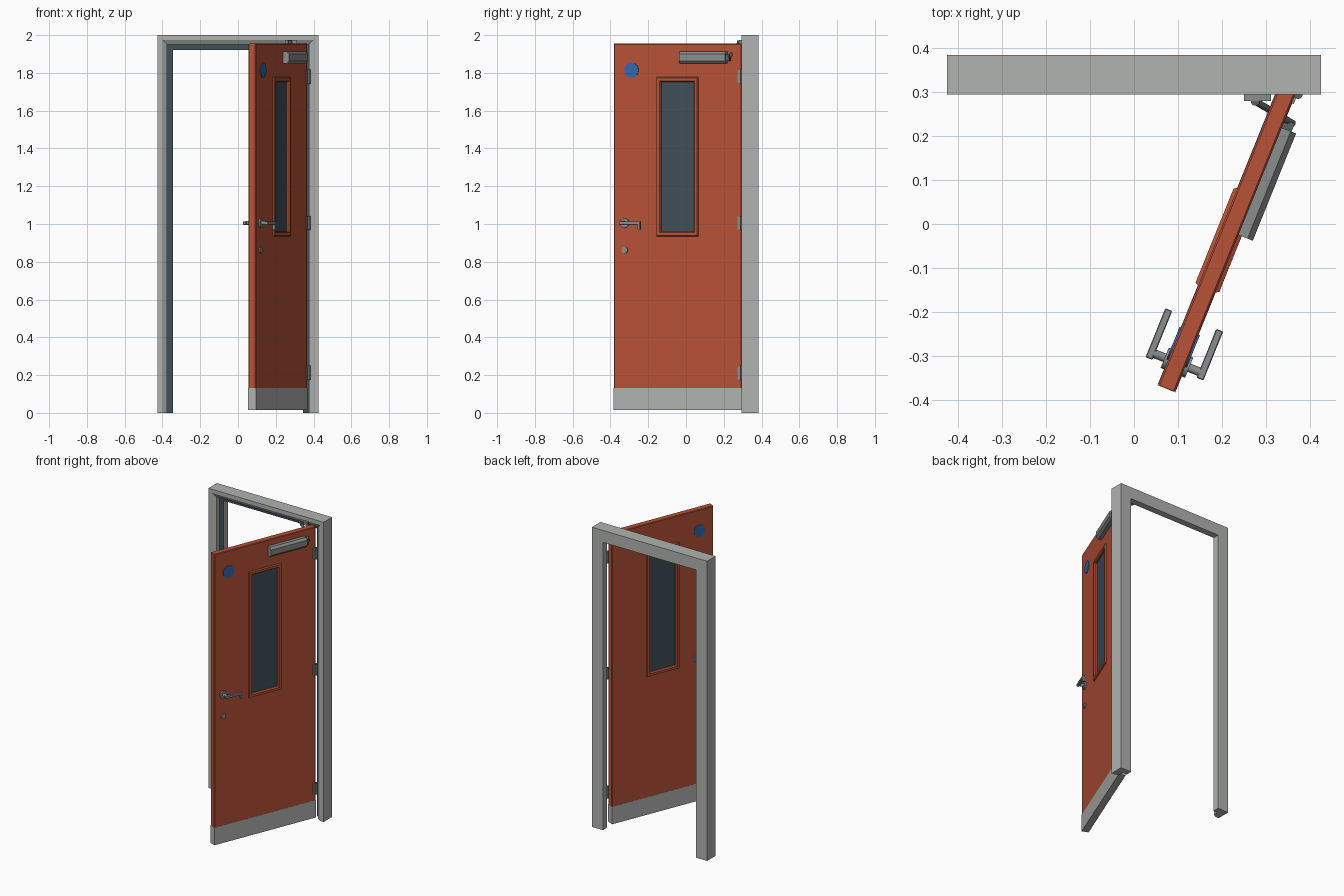
import bpy, bmesh, math
from mathutils import Matrix, Vector

if "Cube" in bpy.data.objects:
    bpy.data.objects.remove(bpy.data.objects["Cube"])


def material(name, *rgb):
    linear = [((c / 255 + 0.055) / 1.055) ** 2.4 for c in rgb] + [1]
    m = bpy.data.materials.new(name)
    m.use_nodes = True
    m.diffuse_color = linear
    m.node_tree.nodes["Principled BSDF"].inputs["Base Color"].default_value = linear
    return m


GREY = material("light_grey", 176, 179, 176)
ORANGE = material("orange_paint", 184, 82, 56)
GLASS = material("dark_glass", 66, 79, 89)
BLUE = material("sign_blue", 50, 104, 178)
STEEL = material("steel", 138, 142, 141)
DARK = material("dark_steel", 92, 96, 97)

WORLD = Matrix.Identity(4)
# The leaf is modelled closed, with its hinge corner at the origin, then swung open
DOOR = Matrix.Translation((0.367, 0.295, 0)) @ Matrix.Rotation(math.radians(68), 4, "Z")
THICK = 0.042


def finish(name, bm, mats, place, bevel=0, segments=1):
    bmesh.ops.recalc_face_normals(bm, faces=bm.faces)
    mesh = bpy.data.meshes.new(name)
    bm.to_mesh(mesh)
    bm.free()
    for m in mats:
        mesh.materials.append(m)
    obj = bpy.data.objects.new(name, mesh)
    bpy.context.collection.objects.link(obj)
    obj.matrix_world = place
    if bevel:
        mod = obj.modifiers.new("edge", "BEVEL")
        mod.width, mod.segments = bevel, segments
    return obj


def box(name, x, y, z, mat, place=DOOR, bevel=0):
    bm = bmesh.new()
    bmesh.ops.create_cube(bm, size=1)
    for v in bm.verts:
        v.co = [a[0] + (c + 0.5) * (a[1] - a[0]) for c, a in zip(v.co, (x, y, z))]
    return finish(name, bm, [mat], place, bevel)


round_parts = []


def rod(name, start, end, radius, mat, place=DOOR):
    start, end = Vector(start), Vector(end)
    axis = end - start
    bm = bmesh.new()
    turn = axis.to_track_quat("Z", "Y").to_matrix().to_4x4()
    bmesh.ops.create_cone(bm, cap_ends=True, segments=32, radius1=radius, radius2=radius,
                          depth=axis.length, matrix=Matrix.Translation((start + end) / 2) @ turn)
    obj = finish(name, bm, [mat], place)
    round_parts.append(obj)
    return obj


def surround(name, x, z, profile, mats, place=DOOR, open_bottom=False, painted=None):
    """Sweep an (inset, depth) profile round a rectangle with mitred corners."""
    bm = bmesh.new()
    rings = []
    for d, y in profile:
        low = z[0] if open_bottom else z[0] + d
        corners = [(x[0] + d, low), (x[0] + d, z[1] - d), (x[1] - d, z[1] - d), (x[1] - d, low)]
        rings.append([bm.verts.new((cx, y, cz)) for cx, cz in corners])
    for i, a in enumerate(rings):
        b = rings[(i + 1) % len(rings)]
        for k in range(3 if open_bottom else 4):
            n = (k + 1) % 4
            face = bm.faces.new((a[k], a[n], b[n], b[k]))
            face.material_index = int(i == painted)
    if open_bottom:
        for k in (0, 3):
            bm.faces.new([r[k] for r in rings])
    return finish(name, bm, mats, place)


# Rebated door frame, with a dark seal on the face of the stop
surround("door_frame", (-0.425, 0.425), (0, 2),
         [(0, 0.295), (0.025, 0.295), (0.05, 0.31), (0.05, 0.342), (0.08, 0.342),
          (0.08, 0.385), (0, 0.385)],
         [GREY, GLASS], WORLD, open_bottom=True, painted=3)

# Leaf: chamfered slab around the window opening
win_x, win_z = (-0.486, -0.247), (0.934, 1.777)
lip = 0.026
bm = bmesh.new()
rings = []
hole = (win_x[0] + lip, win_x[1] - lip, win_z[0] + lip, win_z[1] - lip)
c = 0.004
for inset, y in ((c, 0), (0, c), (0, THICK - c), (c, THICK), (None, THICK), (None, 0)):
    if inset is None:
        x0, x1, z0, z1 = hole
    else:
        x0, x1, z0, z1 = -0.73 + inset, -inset, 0.13, 1.955 - inset
    rings.append([bm.verts.new((px, y, pz)) for px, pz in ((x0, z0), (x0, z1), (x1, z1), (x1, z0))])
for i, a in enumerate(rings):
    b = rings[(i + 1) % len(rings)]
    for k in range(4):
        n = (k + 1) % 4
        bm.faces.new((a[k], a[n], b[n], b[k]))
finish("door_leaf", bm, [ORANGE], DOOR)

# Kick plate wrapping the foot of the leaf
box("kick_plate", (-0.731, 0), (-0.001, THICK + 0.001), (0.015, 0.132), GREY)

# Vision panel
p = 0.008
surround("window_trim", win_x, win_z,
         [(0, 0), (0.004, -p), (0.02, -p), (lip, 0), (lip, THICK),
          (0.02, THICK + p), (0.004, THICK + p), (0, THICK)], [ORANGE])
box("window_glass", hole[:2], (0.008, THICK - 0.008), hole[2:], GLASS)

# Fittings repeated on both faces of the leaf
for side, face, out in (("front", 0, -1), ("back", THICK, 1)):
    def at(d):
        return face + out * d

    def disc(name, x, z, radius, depth, mat):
        rod(f"{side}_{name}", (x, at(-0.002), z), (x, at(depth), z), radius, mat)

    disc("round_sign", -0.629, 1.815, 0.04, 0.004, BLUE)
    disc("handle_rose", -0.667, 1.005, 0.025, 0.009, STEEL)
    disc("handle_neck", -0.667, 1.005, 0.01, 0.04, STEEL)
    disc("lock_cylinder", -0.667, 0.862, 0.017, 0.007, STEEL)
    depth = sorted((at(0.033), at(0.05)))
    box(f"{side}_lever", (-0.682, -0.562), depth, (0.996, 1.014), STEEL, bevel=0.002)
    box(f"{side}_lever_tip", (-0.576, -0.562), depth, (0.97, 1.0), STEEL, bevel=0.002)

# Hinges
for label, z in (("lower", 0.212), ("middle", 1.005), ("upper", 1.78)):
    box(f"{label}_hinge_leaf", (-0.022, 0.002), (-0.005, 0.01), (z - 0.034, z + 0.034), STEEL)
    rod(f"{label}_hinge_knuckle", (0.002, -0.006, z - 0.038), (0.002, -0.006, z + 0.038), 0.01, DARK)

# Closer: body with chamfered outer edges
bm = bmesh.new()
section = [(0, 1.85), (-0.022, 1.85), (-0.035, 1.864), (-0.035, 1.9), (-0.022, 1.914), (0, 1.914)]
ends = [[bm.verts.new((x, y, z)) for y, z in section] for x in (-0.345, -0.082)]
for ring in ends:
    bm.faces.new(ring)
for k in range(len(section)):
    n = (k + 1) % len(section)
    bm.faces.new((ends[0][k], ends[0][n], ends[1][n], ends[1][k]))
finish("closer_body", bm, [STEEL], DOOR)

# Closer arm and its bracket on the frame head
box("closer_spindle_block", (-0.086, -0.062), (-0.024, 0), (1.862, 1.898), DARK)
rod("closer_arm", (0.362, 0.228, 1.882), (0.276, 0.279, 1.958), 0.008, DARK, WORLD)
box("closer_bracket", (0.25, 0.312), (0.28, 0.3), (1.952, 1.974), STEEL, WORLD)
rod("closer_pivot", (0.276, 0.279, 1.946), (0.276, 0.279, 1.972), 0.01, DARK, WORLD)

# Smooth the turned parts while keeping their rims sharp
bpy.ops.object.select_all(action="DESELECT")
for obj in round_parts:
    obj.select_set(True)
bpy.context.view_layer.objects.active = round_parts[0]
bpy.ops.object.shade_smooth_by_angle(angle=math.radians(35))
